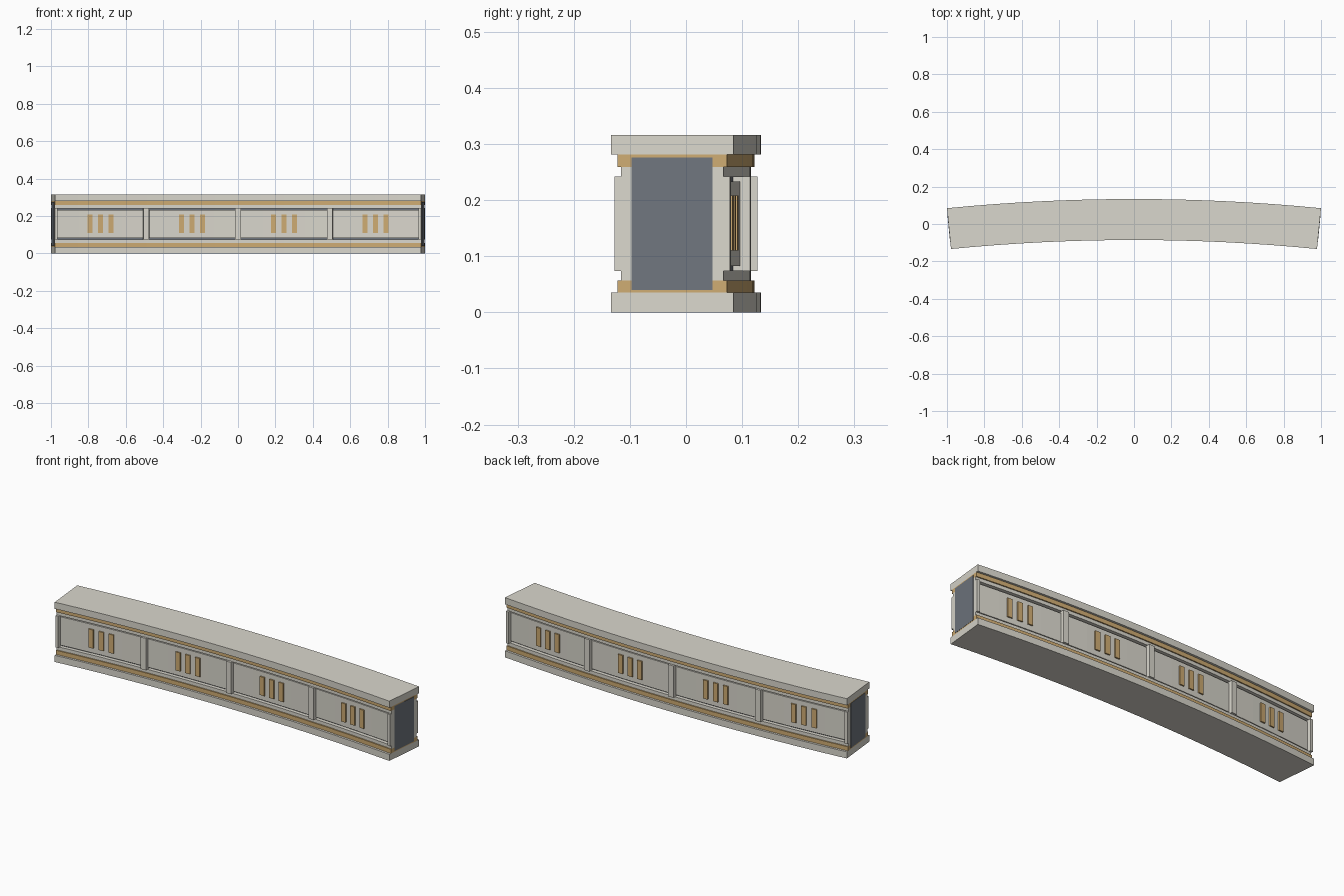
import bpy, bmesh, math

if "Cube" in bpy.data.objects:
    bpy.data.objects.remove(bpy.data.objects["Cube"])

# Overall arc: one segment of a 32-part ring
TH = math.radians(5.625)
R_OUT = 1.0 / math.sin(TH)
W = 0.219
RC = R_OUT - W / 2
CY = -(R_OUT + (R_OUT - W) * math.cos(TH)) / 2   # centres the depth on y = 0
H = 0.316


def material(name, rgb):
    m = bpy.data.materials.new(name)
    m.diffuse_color = (*rgb, 1)
    m.use_nodes = True
    m.node_tree.nodes["Principled BSDF"].inputs["Base Color"].default_value = m.diffuse_color
    return m


STONE = material("warm_stone", (0.70, 0.68, 0.61))
BRONZE = material("bronze", (0.62, 0.41, 0.17))
DARK = material("dark_core", (0.16, 0.18, 0.21))


def add_arc(bm, a0, a1, d0, d1, z0, z1, segs):
    """Rectangular section swept along the arc; d is offset from the centre line."""
    rings = []
    for i in range(segs + 1):
        a = a0 + (a1 - a0) * i / segs
        rings.append([bm.verts.new(((RC + d) * math.sin(a), CY + (RC + d) * math.cos(a), z))
                      for d, z in ((d0, z0), (d1, z0), (d1, z1), (d0, z1))])
    for p, q in zip(rings, rings[1:]):
        for k in range(4):
            n = (k + 1) % 4
            bm.faces.new((p[k], p[n], q[n], q[k]))
    bm.faces.new(rings[0][::-1])
    bm.faces.new(rings[-1])


def make(name, mat, pieces):
    bm = bmesh.new()
    for p in pieces:
        add_arc(bm, *p)
    bmesh.ops.recalc_face_normals(bm, faces=bm.faces)
    me = bpy.data.meshes.new(name)
    bm.to_mesh(me)
    bm.free()
    me.materials.append(mat)
    ob = bpy.data.objects.new(name, me)
    bpy.context.collection.objects.link(ob)


# Full-length bands, mirrored top and bottom
for name, mat, d, z0, z1 in (("cap", STONE, W / 2, 0, 0.035),
                             ("trim", BRONZE, 0.098, 0.035, 0.057),
                             ("rail", STONE, 0.092, 0.057, 0.075)):
    make("lower_" + name, mat, [(-TH, TH, -d, d, z0, z1, 16)])
    make("upper_" + name, mat, [(-TH, TH, -d, d, H - z1, H - z0, 16)])

# Dark core, a hair longer so its end faces show
e = 0.0001
make("core", DARK, [(-TH - e, TH + e, -0.0725, 0.0725, 0.04, H - 0.04, 16)])

# Posts, recessed panels and slats on both long sides
for side, s in (("front", -1), ("back", 1)):
    half = 0.0155 / RC
    posts, panels, slats = [], [], []
    for i in range(5):
        a = (i - 2) * TH / 2
        posts.append((max(a - half, -TH), min(a + half, TH),
                      s * 0.0715, s * 0.1035, 0.074, H - 0.074, 1))
    for i in range(4):
        a = (i - 1.5) * TH / 2
        pw = 0.231 / RC
        panels.append((a - pw, a + pw, s * 0.0715, s * 0.085, 0.083, H - 0.083, 4))
        for k in (-1, 0, 1):
            c, sw = a + k * 0.057 / RC, 0.0135 / RC
            slats.append((c - sw, c + sw, s * 0.084, s * 0.092, 0.11, H - 0.108, 1))
    make(side + "_posts", STONE, posts)
    make(side + "_panels", STONE, panels)
    make(side + "_slats", BRONZE, slats)
